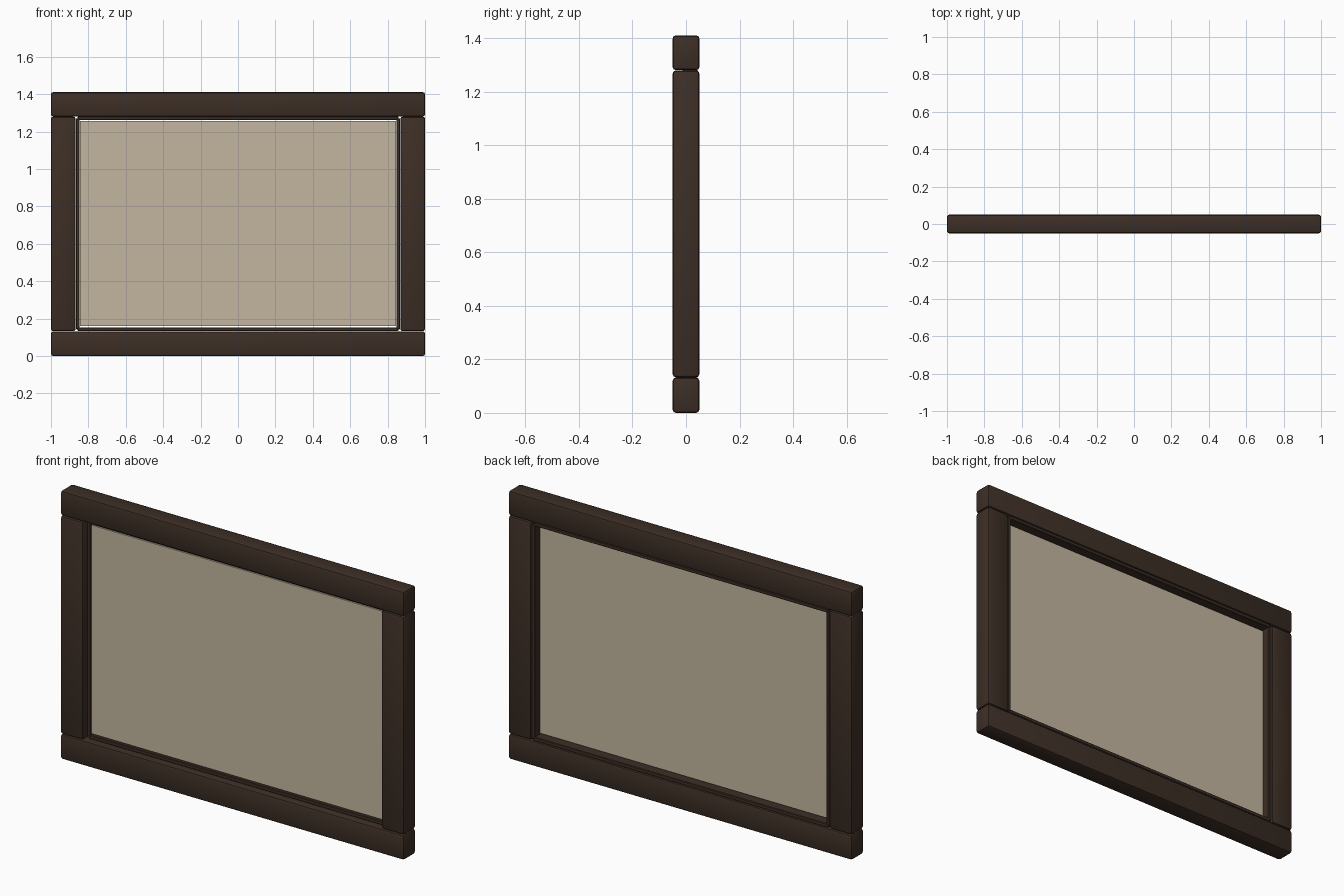
import bpy

if "Cube" in bpy.data.objects:
    bpy.data.objects.remove(bpy.data.objects["Cube"])


def material(name, rgb):
    m = bpy.data.materials.new(name)
    m.diffuse_color = (*rgb, 1)
    m.use_nodes = True
    m.node_tree.nodes["Principled BSDF"].inputs["Base Color"].default_value = m.diffuse_color
    return m


wood = material("dark brown wood", (0.046, 0.028, 0.019))
cloth = material("beige panel", (0.55, 0.47, 0.35))


def box(name, x, y, z, mat, bevel=0.0, segments=2):
    """Box from (min, max) ranges, with an optional rounded edge."""
    bpy.ops.mesh.primitive_cube_add(size=1, location=[sum(r) / 2 for r in (x, y, z)])
    ob = bpy.context.object
    ob.name = name
    ob.scale = [r[1] - r[0] for r in (x, y, z)]
    bpy.ops.object.transform_apply(location=False, rotation=False, scale=True)
    ob.data.materials.append(mat)
    if bevel:
        mod = ob.modifiers.new("rounded edges", 'BEVEL')
        mod.width = bevel
        mod.segments = segments
        bpy.ops.object.modifier_apply(modifier=mod.name)
        bpy.ops.object.shade_smooth_by_angle()
    return ob


depth = (-0.05, 0.05)
bead_depth = (-0.015, 0.045)

# Outer frame: full-width rails with stiles between them
box("bottom_rail", (-1, 1), depth, (0, 0.132), wood, 0.012)
box("top_rail", (-1, 1), depth, (1.281, 1.411), wood, 0.012)
for side, s in (("left", -1), ("right", 1)):
    box(side + "_stile", sorted((s * 0.868, s)), depth, (0.133, 1.280), wood, 0.012)
    # Thin beading along the inside of each stile
    box(side + "_bead", sorted((s * 0.848, s * 0.867)), bead_depth,
        (0.143, 1.270), wood, 0.003, 1)

# Thin beading along the rails
box("bottom_bead", (-0.857, 0.857), bead_depth, (0.133, 0.153), wood, 0.003, 1)
box("top_bead", (-0.857, 0.857), bead_depth, (1.262, 1.281), wood, 0.003, 1)

# Flat panel set just inside the beading
box("panel", (-0.846, 0.846), (-0.010, 0.005), (0.160, 1.256), cloth)
